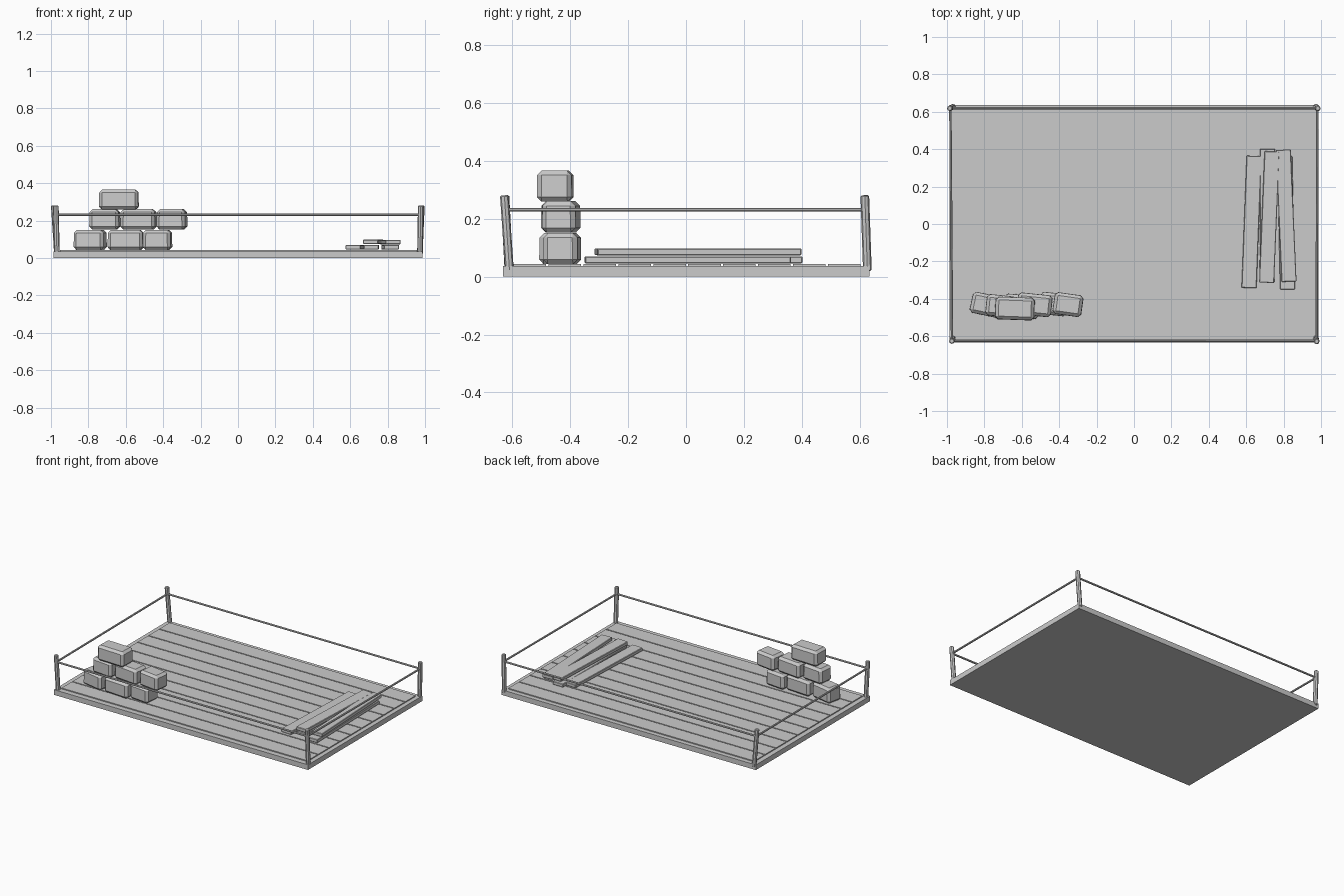
import bpy, bmesh, math
from mathutils import Vector, Matrix

if "Cube" in bpy.data.objects:
    bpy.data.objects.remove(bpy.data.objects["Cube"])

grey = bpy.data.materials.new("plain_grey")
grey.diffuse_color = (0.6, 0.6, 0.6, 1)
grey.use_nodes = True
grey.node_tree.nodes["Principled BSDF"].inputs["Base Color"].default_value = grey.diffuse_color


def finish(name, bm, matrix=None):
    me = bpy.data.meshes.new(name)
    bm.to_mesh(me)
    bm.free()
    me.materials.append(grey)
    ob = bpy.data.objects.new(name, me)
    bpy.context.scene.collection.objects.link(ob)
    if matrix is not None:
        ob.matrix_world = matrix
    return ob


def box(name, centre, size, rot=0, bevel=0, taper=1):
    bm = bmesh.new()
    bmesh.ops.create_cube(bm, size=1)
    for v in bm.verts:
        v.co = Vector(a * b for a, b in zip(v.co, size))
        if v.co.z > 0:
            v.co.x *= taper
            v.co.y *= taper
    if bevel:
        bmesh.ops.bevel(bm, geom=bm.edges[:], offset=bevel, segments=1,
                        affect='EDGES', profile=0.5)
    return finish(name, bm, Matrix.Translation(centre) @ Matrix.Rotation(math.radians(rot), 4, 'Z'))


def rod(name, a, b, radius, sides=8, bevel=0):
    a, b = Vector(a), Vector(b)
    d = b - a
    bm = bmesh.new()
    bmesh.ops.create_cone(bm, cap_ends=True, segments=sides, radius1=radius,
                          radius2=radius, depth=d.length)
    if bevel:
        caps = [e for e in bm.edges if abs(e.verts[0].co.z - e.verts[1].co.z) < 1e-5]
        bmesh.ops.bevel(bm, geom=caps, offset=bevel, segments=1, affect='EDGES', profile=0.5)
    q = Vector((0, 0, 1)).rotation_difference(d)
    return finish(name, bm, Matrix.Translation((a + b) / 2) @ q.to_matrix().to_4x4())


# Platform base and raised floor boards
box("platform_base", (0, 0.001, 0.018), (1.974, 1.268, 0.036))
pitch = 1.207 / 10
for i in range(10):
    y = -0.6 + pitch * (i + 0.5)
    box(f"floor_board_{i + 1}", (0.002, y, 0.0385), (1.91, pitch - 0.008, 0.009))

# Leaning corner posts: bottom x, y then top x, y
posts = {
    "front_left": (-0.968, -0.612, -0.974, -0.626),
    "front_right": (0.973, -0.610, 0.977, -0.628),
    "back_right": (0.972, 0.627, 0.983, 0.618),
    "back_left": (-0.968, 0.627, -0.985, 0.618),
}
for name, (x0, y0, x1, y1) in posts.items():
    rod(name + "_post", (x0, y0, 0.02), (x1, y1, 0.281), 0.015, 8, 0.004)

# Thin rails linking the posts
names = list(posts)
for i, n in enumerate(names):
    ends = []
    for k in (n, names[(i + 1) % 4]):
        x0, y0, x1, y1 = posts[k]
        t = 0.81
        ends.append((x0 + (x1 - x0) * t, y0 + (y1 - y0) * t, 0.231))
    rod(f"rail_{i + 1}", ends[0], ends[1], 0.0065, 8)

# Stacked stone blocks: x, y, z, length, depth, rotation
stones = [
    (-0.790, -0.432, 0.097, 0.165, 0.115, -12),
    (-0.600, -0.440, 0.097, 0.190, 0.125, -4),
    (-0.430, -0.428, 0.097, 0.150, 0.120, -6),
    (-0.712, -0.438, 0.207, 0.160, 0.115, -6),
    (-0.532, -0.432, 0.207, 0.187, 0.118, -6),
    (-0.353, -0.431, 0.207, 0.156, 0.118, -8),
    (-0.637, -0.452, 0.313, 0.212, 0.122, -2),
]
for i, (x, y, z, l, d, r) in enumerate(stones):
    box(f"stone_block_{i + 1}", (x, y, z), (l, d, 0.108), r, 0.016, 0.97)

# Loose planks: near end x, y, far end x, y, centre z
planks = [
    (0.615, -0.342, 0.642, 0.364, 0.058),
    (0.712, -0.310, 0.714, 0.402, 0.058),
    (0.821, -0.350, 0.806, 0.362, 0.058),
    (0.709, -0.314, 0.738, 0.388, 0.086),
    (0.829, -0.308, 0.798, 0.397, 0.0855),
]
for i, (x0, y0, x1, y1, z) in enumerate(planks):
    d = Vector((x1 - x0, y1 - y0))
    box(f"loose_plank_{i + 1}", ((x0 + x1) / 2, (y0 + y1) / 2, z), (0.08, d.length, 0.024),
        math.degrees(math.atan2(-d.x, d.y)), 0.003)
